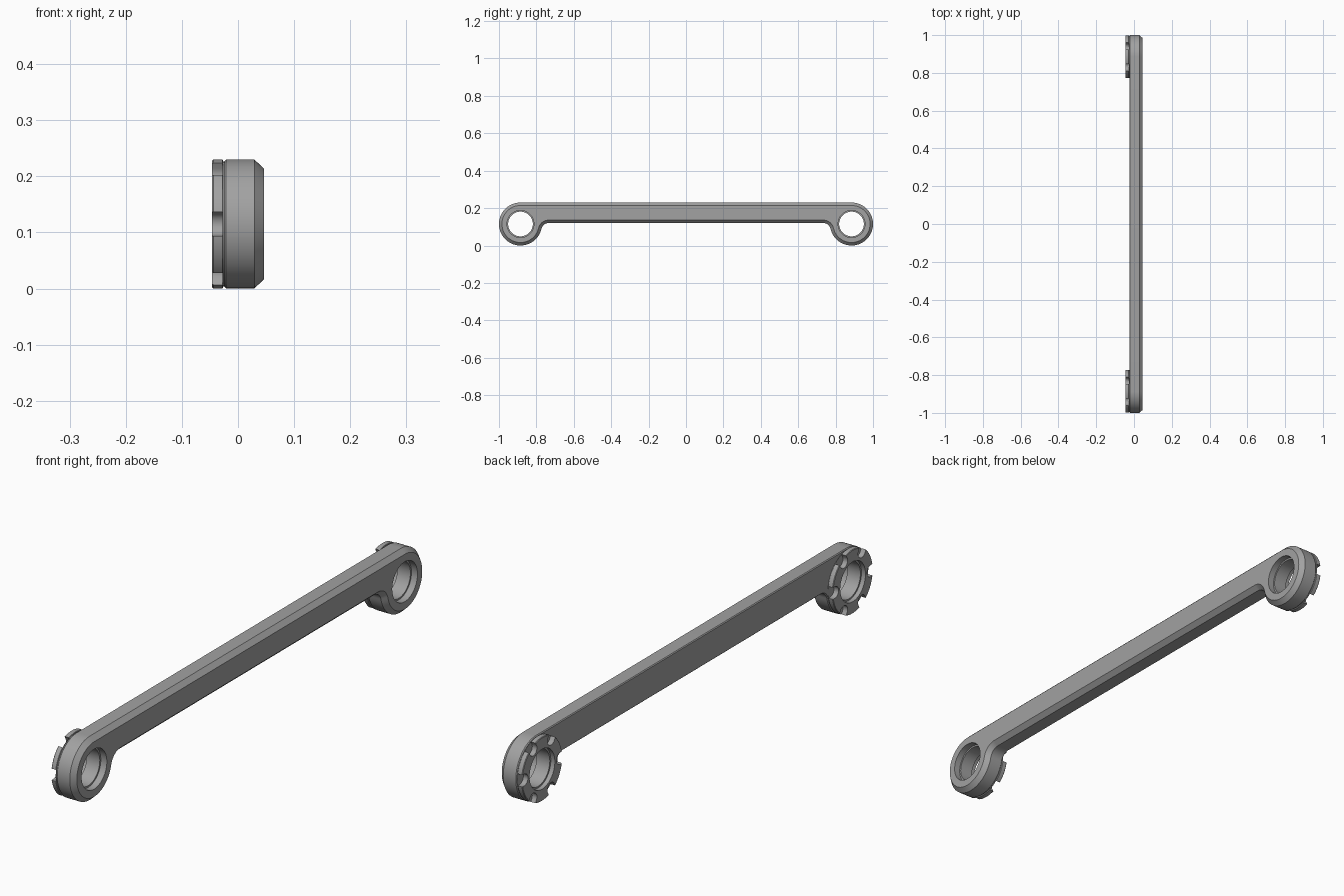
import bpy, bmesh
from math import sin, cos, pi, asin, sqrt, atan2
from mathutils import Matrix

cube = bpy.data.objects.get("Cube")
if cube:
    bpy.data.objects.remove(cube, do_unlink=True)

R = 0.115           # eye radius
CY, CZ = 0.885, 0.115
BAR_LOW = 0.12      # underside of the bar
FILLET = 0.04

grey = bpy.data.materials.new("grey_metal")
grey.use_nodes = True
tone = (0.36, 0.36, 0.36, 1)
grey.diffuse_color = tone
grey.node_tree.nodes["Principled BSDF"].inputs["Base Color"].default_value = tone


def add_object(name, bm):
    bmesh.ops.recalc_face_normals(bm, faces=bm.faces)
    mesh = bpy.data.meshes.new(name)
    bm.to_mesh(mesh)
    bm.free()
    mesh.materials.append(grey)
    obj = bpy.data.objects.new(name, mesh)
    bpy.context.collection.objects.link(obj)
    return obj


def arc(cy, cz, r, a, b, n):
    return [(cy + r * cos(a + (b - a) * i / n), cz + r * sin(a + (b - a) * i / n))
            for i in range(n + 1)]


def loft(name, rings):
    """Join (x, outline) rings into a closed solid."""
    bm = bmesh.new()
    loops = [[bm.verts.new((x, y, z)) for y, z in pts] for x, pts in rings]
    n = len(loops[0])
    for a, b in zip(loops, loops[1:]):
        for i in range(n):
            j = (i + 1) % n
            bm.faces.new((a[i], a[j], b[j], b[i]))
    bm.faces.new(loops[0])
    bm.faces.new(loops[-1])
    return add_object(name, bm)


def cut(obj, cutter):
    mod = obj.modifiers.new("cut", "BOOLEAN")
    mod.operation = "DIFFERENCE"
    mod.solver = "EXACT"
    mod.object = cutter
    cutter.hide_render = True
    cutter.hide_set(True)


def bar_outline(inset):
    """Arm outline moved inwards by inset."""
    fz = BAR_LOW - FILLET
    fy = CY - sqrt((R + FILLET) ** 2 - (fz - CZ) ** 2)
    lean = atan2(fz - CZ, fy - CY)            # eye centre towards fillet centre
    half = arc(CY, CZ, R - inset, pi / 2, lean, 48)
    half += arc(fy, fz, FILLET + inset, lean + pi, pi / 2, 12)
    return half + [(-y, z) for y, z in reversed(half)]


def circle(cy, r):
    return arc(cy, CZ, r, 0, 2 * pi, 64)[:-1]


# Chamfered arm with an eye at each end
arm = loft("arm", [(-0.024, bar_outline(0.003)), (-0.021, bar_outline(0)),
                   (0.029, bar_outline(0)), (0.046, bar_outline(0.016))])
parts = [arm]

for side, cy in (("front", -CY), ("back", CY)):
    # Toothed collar with a thin neck against the arm
    collar = loft(side + "_collar", [
        (-0.022, circle(cy, R - 0.004)), (-0.027, circle(cy, R - 0.004)),
        (-0.027, circle(cy, R - 0.001)), (-0.028, circle(cy, R)),
        (-0.044, circle(cy, R)), (-0.046, circle(cy, R - 0.002))])
    parts.append(collar)

    # Stepped bore through arm and collar
    bore = loft(side + "_bore_cutter", [
        (-0.06, circle(cy, 0.072)), (-0.03, circle(cy, 0.072)),
        (-0.03, circle(cy, 0.066)), (0.022, circle(cy, 0.066)),
        (0.022, circle(cy, 0.072)), (0.06, circle(cy, 0.072))])
    cut(arm, bore)
    cut(collar, bore)

    # Six round-ended slots
    for k in range(6):
        slot = arc(0.102, 0, 0.021, pi / 2, 3 * pi / 2, 12) + [(0.14, -0.021), (0.14, 0.021)]
        a = k * pi / 3
        pts = [(cy + u * cos(a) - v * sin(a), CZ + u * sin(a) + v * cos(a)) for u, v in slot]
        cut(collar, loft(side + "_slot_cutter", [(-0.06, pts), (-0.0275, pts)]))

# Bake the cuts and smooth the round walls
for obj in parts:
    bpy.ops.object.select_all(action="DESELECT")
    obj.select_set(True)
    bpy.context.view_layer.objects.active = obj
    for mod in list(obj.modifiers):
        bpy.ops.object.modifier_apply(modifier=mod.name)
    bpy.ops.object.shade_smooth_by_angle(angle=0.4)

for obj in [o for o in bpy.data.objects if "_cutter" in o.name]:
    bpy.data.objects.remove(obj, do_unlink=True)
